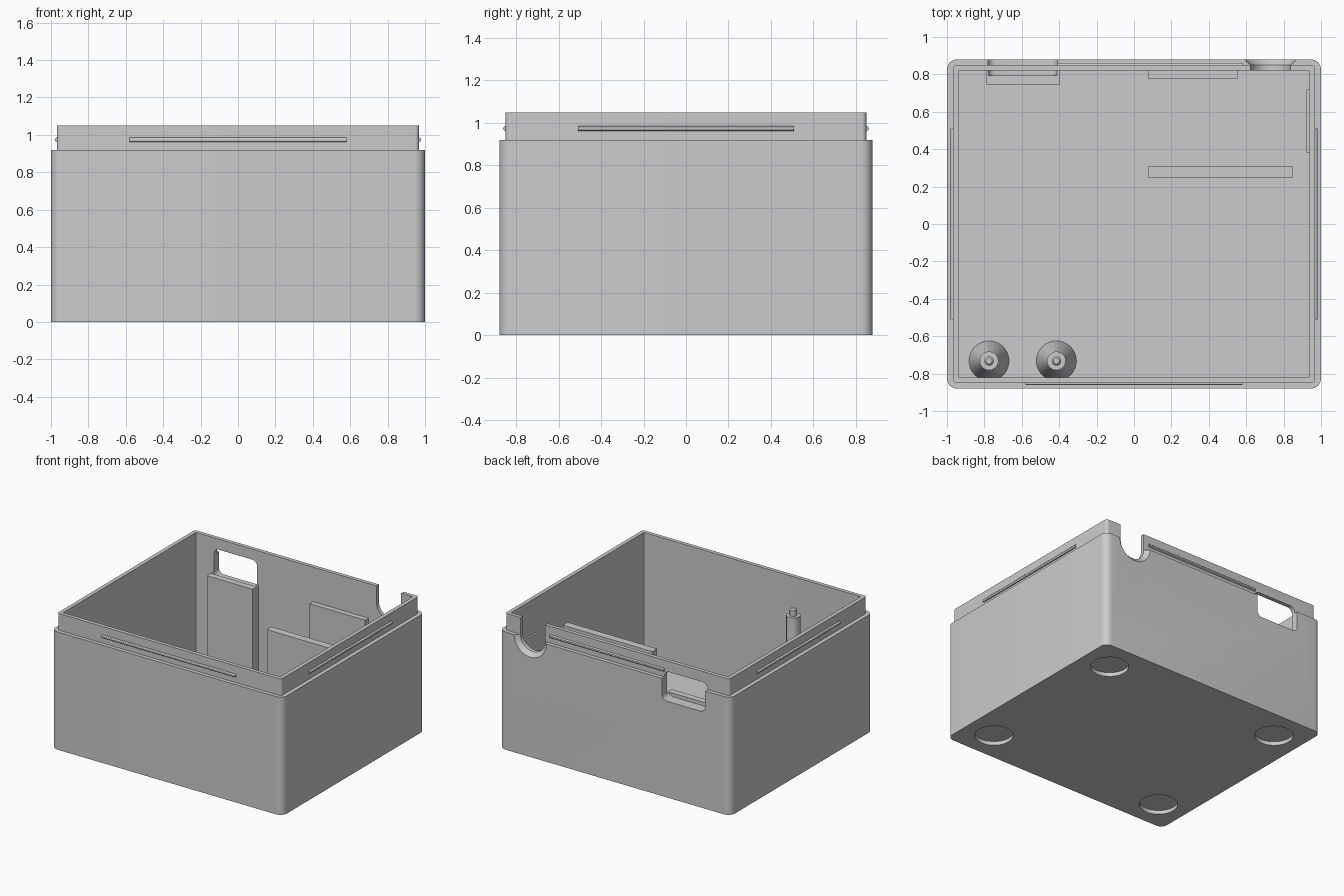
import bpy
import bmesh
from math import cos, sin, pi, radians

if "Cube" in bpy.data.objects:
    bpy.data.objects.remove(bpy.data.objects["Cube"], do_unlink=True)

GREY = (0.6, 0.6, 0.6, 1)
grey = bpy.data.materials.new("plain grey")
grey.diffuse_color = GREY
grey.use_nodes = True
for node in grey.node_tree.nodes:
    if node.type == "BSDF_PRINCIPLED":
        node.inputs["Base Color"].default_value = GREY

FLOOR, RIM, TOP = 0.06, 0.92, 1.05
SUPPORT = 0.78


def rounded_rect(hx, hy, r, steps=8):
    """Flat outline of a rectangle with rounded corners."""
    pts = []
    for i, (sx, sy) in enumerate([(1, 1), (-1, 1), (-1, -1), (1, -1)]):
        for k in range(steps + 1):
            a = pi / 2 * (i + k / steps)
            pts.append((sx * (hx - r) + r * cos(a), sy * (hy - r) + r * sin(a)))
    return pts


def circle(r, n=48):
    return [(r * cos(2 * pi * k / n), r * sin(2 * pi * k / n)) for k in range(n)]


def loft(name, sections, centre=(0, 0), axis="z"):
    """Skin a list of (outline, height) sections along z or y and cap both ends."""
    bm = bmesh.new()
    cx, cy = centre
    rings = []
    for outline, h in sections:
        if axis == "z":
            rings.append([bm.verts.new((cx + u, cy + v, h)) for u, v in outline])
        else:
            rings.append([bm.verts.new((cx + u, h, cy + v)) for u, v in outline])
    n = len(rings[0])
    for a, b in zip(rings, rings[1:]):
        for k in range(n):
            bm.faces.new((a[k], a[(k + 1) % n], b[(k + 1) % n], b[k]))
    bm.faces.new(rings[0])
    bm.faces.new(rings[-1])
    return finish(name, bm)


def box(name, x0, x1, y0, y1, z0, z1):
    bm = bmesh.new()
    bmesh.ops.create_cube(bm, size=1)
    for v in bm.verts:
        v.co.x = x0 + (v.co.x + 0.5) * (x1 - x0)
        v.co.y = y0 + (v.co.y + 0.5) * (y1 - y0)
        v.co.z = z0 + (v.co.z + 0.5) * (z1 - z0)
    return finish(name, bm)


def finish(name, bm):
    bmesh.ops.recalc_face_normals(bm, faces=bm.faces[:])
    mesh = bpy.data.meshes.new(name)
    bm.to_mesh(mesh)
    bm.free()
    mesh.materials.append(grey)
    obj = bpy.data.objects.new(name, mesh)
    bpy.context.collection.objects.link(obj)
    return obj


def select(obj):
    bpy.ops.object.select_all(action="DESELECT")
    obj.select_set(True)
    bpy.context.view_layer.objects.active = obj


def cut(target, cutter):
    cutter.hide_render = True
    mod = target.modifiers.new("cut", "BOOLEAN")
    mod.operation = "DIFFERENCE"
    mod.solver = "EXACT"
    mod.object = cutter
    select(target)
    bpy.ops.object.modifier_apply(modifier=mod.name)


parts = []
cutters = []

# Open box with a stepped lip, skinned from the outside over the rim to the inside
outer = rounded_rect(1, 0.88, 0.055)
lip = rounded_rect(0.968, 0.85, 0.022)
inner = rounded_rect(0.938, 0.82, 0.005)
case = loft("case_body", [(outer, 0), (outer, RIM), (lip, RIM), (lip, TOP),
                          (inner, TOP), (inner, FLOOR)])
parts.append(case)

# Round recesses for the feet under the floor
for sx in (-1, 1):
    for sy in (-1, 1):
        foot = circle(0.137)
        cutters.append(loft("foot_recess", [(foot, -0.1), (foot, 0.03)],
                            (sx * 0.765, sy * 0.64)))

# Round cable notch, flared on the outside and open at the top
bore, flare = circle(0.107), circle(0.173)
cutters.append(loft("notch_bore", [(bore, 0.76), (bore, 0.85), (flare, 0.91)],
                    (0.73, RIM), "y"))
cutters.append(box("notch_slot", 0.623, 0.837, 0.75, 0.95, RIM + 0.005, 1.2))

# Socket opening with rounded corners
socket = rounded_rect(0.185, 0.108, 0.04)
opening = loft("socket_opening", [(socket, 0.795), (socket, 1)], (-0.595, 0.86), "y")
cutters.append(opening)

for c in cutters:
    cut(case, c)

# Socket support against the back wall, grooved by the opening
support = box("socket_support", -0.79, -0.395, 0.745, 0.822, FLOOR - 0.01, SUPPORT)
cut(support, opening)
parts.append(support)

# Board guides
parts.append(box("back_guide", 0.075, 0.555, 0.778, 0.822, FLOOR - 0.01, SUPPORT))
parts.append(box("middle_guide", 0.075, 0.85, 0.248, 0.308, FLOOR - 0.01, SUPPORT))
parts.append(box("side_guide", 0.923, 0.94, 0.383, 0.72, FLOOR - 0.01, SUPPORT))

# Mounting posts with a flared base and a locating pin
post = [(0.107, FLOOR - 0.005), (0.107, FLOOR), (0.05, FLOOR + 0.12), (0.05, 0.8),
        (0.025, 0.8), (0.025, 0.845), (0.016, 0.855)]
for i, x in enumerate((-0.775, -0.415)):
    parts.append(loft(f"mounting_post_{i + 1}",
                      [(circle(r, 32), z) for r, z in post], (x, -0.732)))

# Snap beads along the lip
bead = circle(0.012, 12)
BEAD_Z = 0.974
parts.append(loft("front_bead", [(bead, -0.58), (bead, 0.58)], (0.85, BEAD_Z), "y"))
parts[-1].rotation_euler.z = -pi / 2
parts.append(loft("back_bead", [(bead, -0.41), (bead, 0.58)], (-0.85, BEAD_Z), "y"))
parts[-1].rotation_euler.z = -pi / 2
for side, sx in (("left", 1), ("right", -1)):
    parts.append(loft(f"{side}_bead", [(bead, -0.51), (bead, 0.51)],
                      (sx * 0.968, BEAD_Z), "y"))

# Tidy up the cutters and shade
for c in cutters:
    bpy.data.objects.remove(c, do_unlink=True)
for p in parts:
    select(p)
    bpy.ops.object.shade_smooth_by_angle(angle=radians(30))
